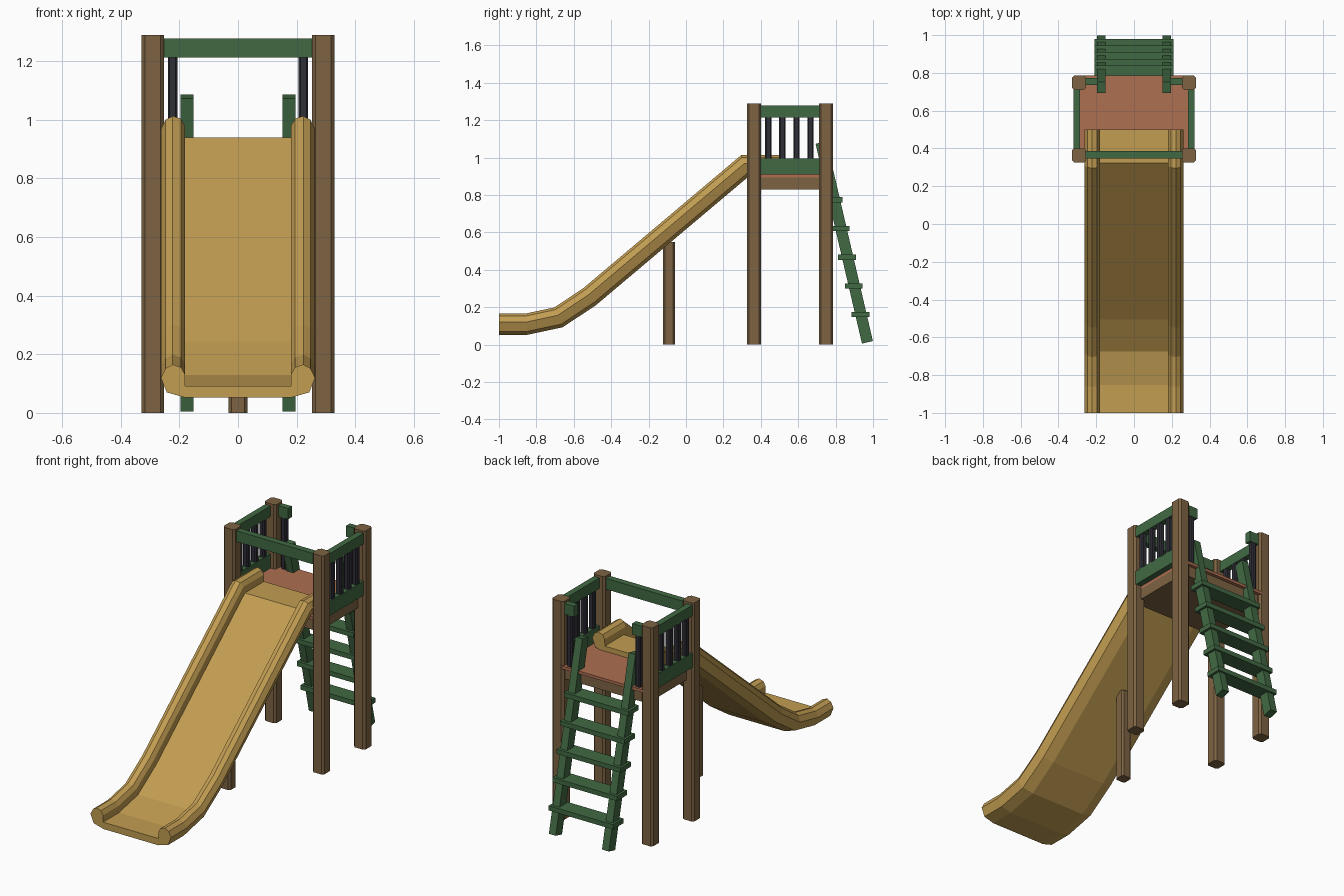
import bpy, bmesh, math
from mathutils import Vector

if "Cube" in bpy.data.objects:
    bpy.data.objects.remove(bpy.data.objects["Cube"])


def material(name, r, g, b):
    m = bpy.data.materials.new(name)
    lin = [((c / 255 + 0.055) / 1.055) ** 2.4 for c in (r, g, b)]
    m.diffuse_color = (*lin, 1)
    m.use_nodes = True
    m.node_tree.nodes["Principled BSDF"].inputs["Base Color"].default_value = m.diffuse_color
    return m


WOOD = material("brown wood", 125, 99, 67)
GREEN = material("green paint", 65, 105, 67)
RED = material("terracotta deck", 174, 110, 81)
DARK = material("dark metal", 46, 46, 55)
TAN = material("tan plastic", 194, 157, 82)


def finish(name, bm, mat):
    bmesh.ops.recalc_face_normals(bm, faces=bm.faces)
    me = bpy.data.meshes.new(name)
    bm.to_mesh(me)
    bm.free()
    me.materials.append(mat)
    ob = bpy.data.objects.new(name, me)
    bpy.context.collection.objects.link(ob)
    return ob


def loft(name, rings, mat):
    """Join closed rings of points into a capped solid."""
    bm = bmesh.new()
    vs = [[bm.verts.new(p) for p in ring] for ring in rings]
    n = len(vs[0])
    for a, b in zip(vs, vs[1:]):
        for i in range(n):
            j = (i + 1) % n
            bm.faces.new((a[i], a[j], b[j], b[i]))
    bm.faces.new(vs[0])
    bm.faces.new(vs[-1])
    return finish(name, bm, mat)


def box(name, x0, x1, y0, y1, z0, z1, mat):
    ring = [(x0, y0), (x1, y0), (x1, y1), (x0, y1)]
    return loft(name, [[(x, y, z) for x, y in ring] for z in (z0, z1)], mat)


def post(name, x, y, half, chamfer, z0, z1, mat):
    """Upright square bar with chamfered vertical edges."""
    k = half - chamfer
    ring = [(half, -k), (half, k), (k, half), (-k, half),
            (-half, k), (-half, -k), (-k, -half), (k, -half)]
    return loft(name, [[(x + a, y + b, z) for a, b in ring] for z in (z0, z1)], mat)


# tower posts, side rails, boards and balusters
for s, side in ((-1, "left"), (1, "right")):
    for y, end in ((0.363, "front"), (0.748, "back")):
        post(f"{side}_{end}_post", s * 0.291, y, 0.038, 0.012, 0, 1.29, WOOD)
    xa, xb = sorted((s * 0.285, s * 0.321))
    box(f"{side}_top_rail", xa, xb, 0.395, 0.715, 1.215, 1.277, GREEN)
    box(f"{side}_lower_board", xa, xb, 0.395, 0.715, 0.91, 0.995, GREEN)
    for i in range(4):
        post(f"{side}_baluster_{i + 1}", s * 0.303, 0.44 + 0.075 * i, 0.0165, 0.006,
             0.99, 1.22, DARK)
    # short rear rail with its single bar
    xa, xb = sorted((s * 0.19, s * 0.258))
    box(f"{side}_rear_rail", xa, xb, 0.737, 0.773, 1.213, 1.277, GREEN)
    post(f"{side}_rear_bar", s * 0.223, 0.755, 0.0165, 0.006, 0.90, 1.22, DARK)

box("front_rail", -0.258, 0.258, 0.348, 0.386, 1.213, 1.277, GREEN)

# platform
box("deck", -0.285, 0.285, 0.335, 0.785, 0.893, 0.91, RED)
box("deck_frame", -0.285, 0.285, 0.345, 0.765, 0.828, 0.893, WOOD)

# slide: half section (x, height above floor) mirrored, swept with mitred joints
half = [(0.18, 0.0), (0.181, 0.04), (0.195, 0.064), (0.223, 0.073), (0.247, 0.06),
        (0.263, 0.028), (0.243, -0.022), (0.18, -0.04)]
section = half + [(-x, h) for x, h in reversed(half)]
path = [Vector(p) for p in ((-1, 0.092), (-0.853, 0.092), (-0.675, 0.13),
                            (-0.505, 0.243), (0.322, 0.94), (0.5, 0.94))]
rings = []
for i, p in enumerate(path):
    d0 = (p - path[i - 1]).normalized() if i else (path[1] - p).normalized()
    d1 = (path[i + 1] - p).normalized() if i < len(path) - 1 else d0
    t = (d0 + d1).normalized()
    n = Vector((-t.y, t.x)) / t.dot(d0)
    rings.append([(x, p.x + n.x * h, p.y + n.y * h) for x, h in section])
loft("slide", rings, TAN)

# slide support leg
post("slide_leg", 0, -0.091, 0.032, 0.01, 0, 0.548, WOOD)

# ladder stringers and treads
bot, top = Vector((0.97, 0.012)), Vector((0.722, 1.08))
d = (top - bot).normalized()
n = Vector((d.y, -d.x)) * 0.03
for s, side in ((-1, "left"), (1, "right")):
    prof = [bot - n, bot + n, top + n, top - n]
    loft(f"{side}_ladder_stringer",
         [[(s * x, p.x, p.y) for p in prof] for x in (0.151, 0.196)], GREEN)
for i in range(5):
    z = 0.16 + 0.1535 * i
    y = bot.x + (z - bot.y) * d.x / d.y - 0.003
    box(f"ladder_tread_{i + 1}", -0.21, 0.21, y - 0.048, y + 0.048,
        z - 0.014, z + 0.014, GREEN)
